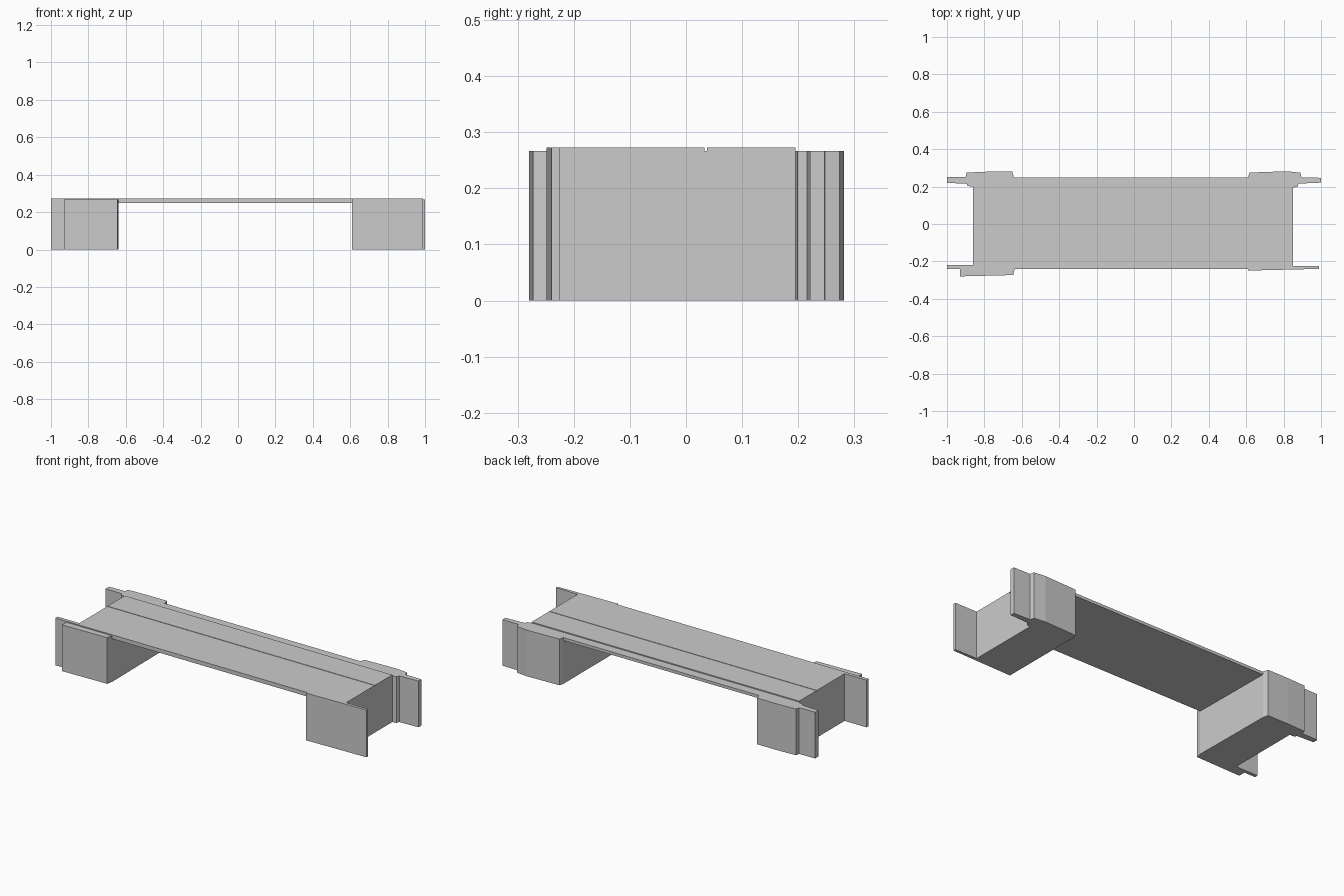
import bpy
import bmesh
from mathutils import Vector

if "Cube" in bpy.data.objects:
    bpy.data.objects.remove(bpy.data.objects["Cube"])


def prism(name, points, offset):
    """Extrude a closed planar outline along offset into a solid."""
    bm = bmesh.new()
    face = bm.faces.new([bm.verts.new(p) for p in points])
    ext = bmesh.ops.extrude_face_region(bm, geom=[face], use_keep_orig=True)
    verts = [g for g in ext["geom"] if isinstance(g, bmesh.types.BMVert)]
    bmesh.ops.translate(bm, verts=verts, vec=Vector(offset))
    bmesh.ops.recalc_face_normals(bm, faces=bm.faces[:])
    mesh = bpy.data.meshes.new(name)
    bm.to_mesh(mesh)
    bm.free()
    ob = bpy.data.objects.new(name, mesh)
    bpy.context.collection.objects.link(ob)
    return ob


def plan(name, outline, top):
    return prism(name, [(x, y, 0) for x, y in outline], (0, 0, top))


def merge(target, other):
    """Union other into target so no faces stay hidden inside."""
    mod = target.modifiers.new("union", 'BOOLEAN')
    mod.operation = 'UNION'
    mod.solver = 'EXACT'
    mod.object = other
    bpy.context.view_layer.objects.active = target
    bpy.ops.object.modifier_apply(modifier=mod.name)
    bpy.data.objects.remove(other, do_unlink=True)


LOW, HIGH = 0.267, 0.273

# Deck cross-section with a joint groove and a lower rear ledge
section = [(-0.24, 0.25), (0.248, 0.25), (0.248, LOW), (0.195, LOW),
           (0.195, HIGH), (0.037, HIGH), (0.037, LOW), (0.033, LOW),
           (0.033, HIGH), (-0.24, HIGH)]
bridge = prism("bridge_deck_and_abutments",
               [(-0.86, y, z) for y, z in section], (1.71, 0, 0))

# Left abutment with rear wing wall and front facing block
merge(bridge, plan("left_abutment", [
    (-0.86, -0.23), (-0.93, -0.23), (-0.93, -0.28), (-0.645, -0.273),
    (-0.638, -0.24), (-0.643, 0.25), (-0.65, 0.28), (-0.78, 0.28),
    (-0.895, 0.275), (-0.9, 0.252), (-1.0, 0.25), (-1.0, 0.22),
    (-0.895, 0.215), (-0.89, 0.203), (-0.86, 0.2)], LOW))

# Right abutment with rear wing wall
merge(bridge, plan("right_abutment", [
    (0.85, -0.235), (0.61, -0.235), (0.61, 0.25), (0.617, 0.275),
    (0.82, 0.282), (0.89, 0.274), (0.895, 0.249), (1.0, 0.247),
    (1.0, 0.221), (0.88, 0.216), (0.874, 0.199), (0.85, 0.195)], LOW))

# Taller front wing walls
merge(bridge, plan("left_front_wing", [
    (-1.0, -0.24), (-0.638, -0.24), (-0.638, -0.22), (-1.0, -0.22)], HIGH))
merge(bridge, plan("right_front_wing", [
    (0.61, -0.249), (0.99, -0.24), (0.99, -0.225), (0.61, -0.225)], HIGH))
